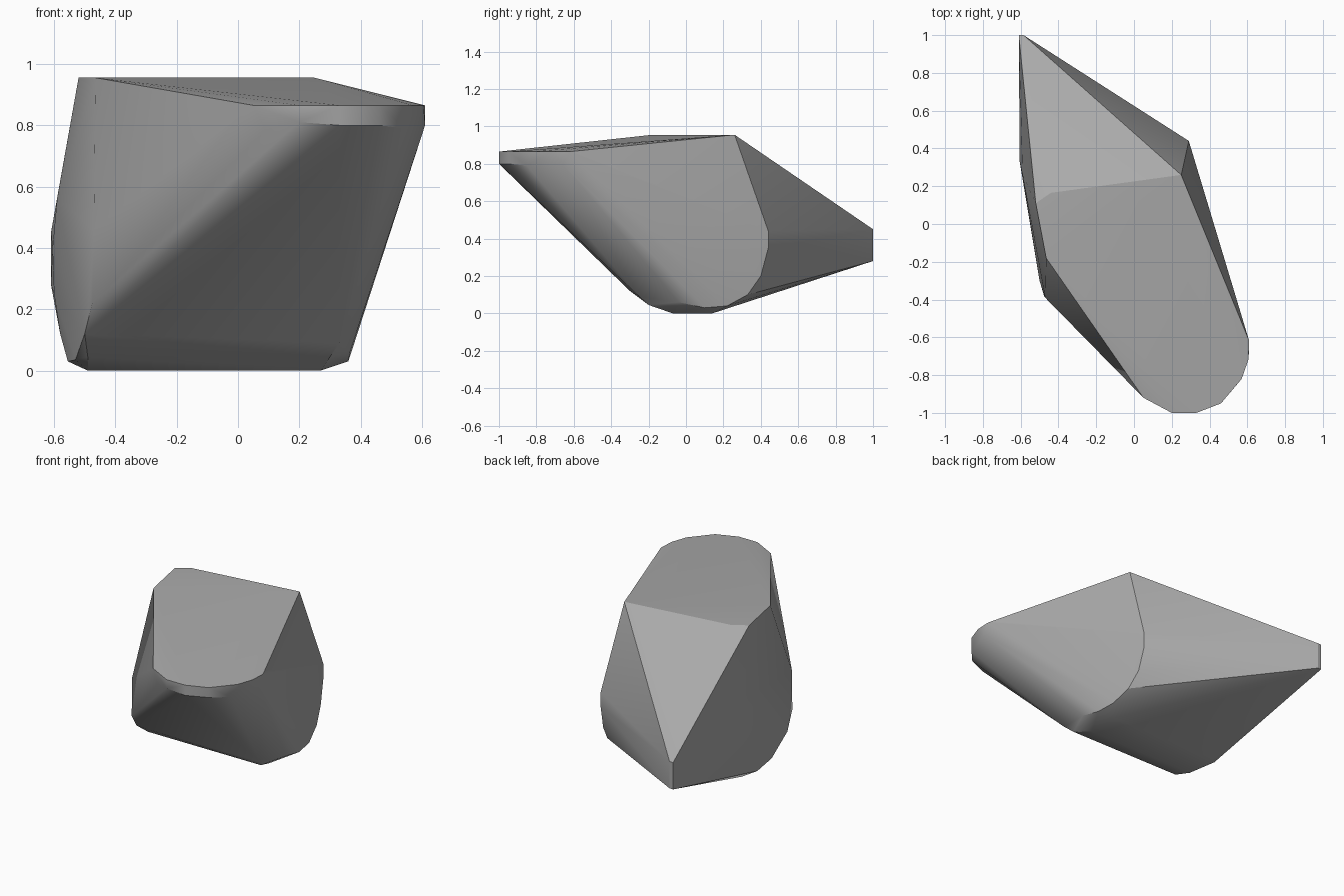
import bpy, bmesh, math

cube = bpy.data.objects.get("Cube")
if cube:
    bpy.data.objects.remove(cube, do_unlink=True)

stone = bpy.data.materials.new("stone_grey")
stone.use_nodes = True
grey = (0.4, 0.4, 0.4, 1)
stone.diffuse_color = grey
stone.node_tree.nodes["Principled BSDF"].inputs["Base Color"].default_value = grey

# Flat crown of the boulder
crown = [(-.465, -.18, .955), (-.52, .11, .955), (-.44, .165, .955), (.25, .26, .955)]

# Blunt rounded nose: upper rim and slightly narrower lower rim
nose_top = [(.05, -.92), (.2, -1), (.33, -1), (.46, -.95), (.57, -.82),
            (.605, -.72), (.61, -.62), (.595, -.58)]
nose = [(x, y, .865) for x, y in nose_top]
nose += [(.09, -.935, .785), (.2, -1, .81), (.33, -1, .8), (.46, -.945, .8),
         (.545, -.85, .79), (.61, -.66, .8)]

# Narrow tail tip
tail = [(x, 1, z) for x in (-.61, -.585) for z in (.28, .45)]

# Rounded flank on each side
left_flank = [(.29, .44, .44), (.29, .44, .35), (.3, .4, .2), (.32, .33, .1),
              (.345, .22, .04), (.36, .1, .03), (.365, -.04, .06), (.33, -.25, .09)]
right_flank = [(-.47, -.39, .46), (-.475, -.385, .22), (-.5, -.3, .12),
               (-.53, -.1, .035), (-.555, .08, .03), (-.58, .2, .12),
               (-.6, .3, .25), (-.605, .33, .4), (-.59, .26, .56)]

# Flat base with a bevelled front edge
base = [(x, y, 0) for x in (-.49, .27) for y in (-.07, .14)]
base += [(-.49, -.2, .045), (.3, -.2, .045)]

# Wrap the corners in one convex skin
bm = bmesh.new()
for corner in crown + nose + tail + left_flank + right_flank + base:
    bm.verts.new(corner)
bmesh.ops.convex_hull(bm, input=bm.verts[:])
bmesh.ops.delete(bm, geom=[v for v in bm.verts if not v.link_faces], context='VERTS')
bmesh.ops.dissolve_limit(bm, angle_limit=math.radians(1), verts=bm.verts[:], edges=bm.edges[:])
bmesh.ops.recalc_face_normals(bm, faces=bm.faces[:])

mesh = bpy.data.meshes.new("boulder")
bm.to_mesh(mesh)
bm.free()
mesh.materials.append(stone)
boulder = bpy.data.objects.new("boulder", mesh)
bpy.context.collection.objects.link(boulder)
bpy.context.view_layer.objects.active = boulder
boulder.select_set(True)
bpy.ops.object.shade_smooth_by_angle(angle=math.radians(30))
